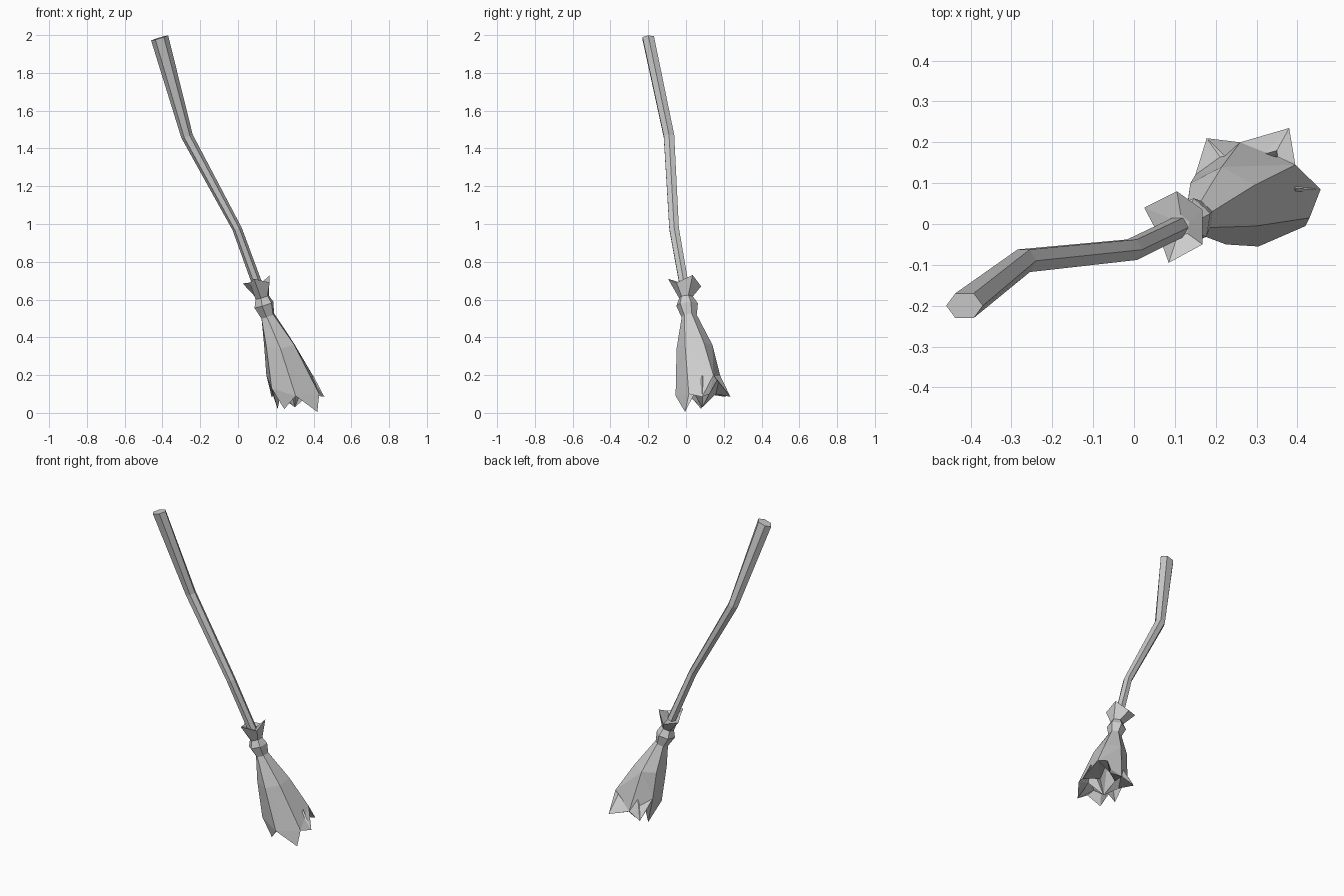
import bpy, bmesh, math
from mathutils import Vector

if "Cube" in bpy.data.objects:
    bpy.data.objects.remove(bpy.data.objects["Cube"])

def loft(name, rings):
    """Join successive rings (6 or 12 points); cap both ends."""
    bm = bmesh.new()
    loops = [[bm.verts.new(p) for p in r] for r in rings]
    for a, b in zip(loops, loops[1:]):
        n, m = len(a), len(b)
        for i in range(n):
            j = (i + 1) % n
            if m == n:
                bm.faces.new((a[i], a[j], b[j], b[i]))
            elif m == 2 * n:      # each side splits into a jagged tip
                bm.faces.new((a[i], a[j], b[(2 * i + 2) % m], b[2 * i + 1], b[2 * i]))
    for end in (loops[0], loops[-1]):
        if len(end) == 6:
            bm.faces.new(end)
        else:                     # fan to a short inner spike
            c = sum((v.co for v in end), Vector()) / len(end)
            tip = bm.verts.new((c.x, c.y, 0.03))
            for i in range(len(end)):
                bm.faces.new((end[i], end[(i + 1) % len(end)], tip))
    bmesh.ops.recalc_face_normals(bm, faces=bm.faces[:])
    # split the bent jagged faces cleanly
    bmesh.ops.triangulate(bm, faces=[f for f in bm.faces if len(f.verts) == 5])
    me = bpy.data.meshes.new(name)
    bm.to_mesh(me)
    bm.free()
    ob = bpy.data.objects.new(name, me)
    bpy.context.collection.objects.link(ob)
    return ob

def hexagon(c, rx, ry, start=0, tx=0.3, ty=0.08):
    """Six-sided ring, tilted to follow the leaning broom."""
    pts = []
    for i in range(6):
        a = math.radians(start - 60 * i)
        dx, dy = rx * math.cos(a), ry * math.sin(a)
        pts.append((c[0] + dx, c[1] + dy, c[2] + tx * dx + ty * dy))
    return pts

# Crooked handle
loft("handle", [
    hexagon((-0.415, -0.2, 1.985), 0.045, 0.035),
    hexagon((-0.27, -0.09, 1.465), 0.03, 0.032),
    hexagon((-0.005, -0.063, 0.975), 0.024, 0.029),
    hexagon((0.125, 0.0, 0.62), 0.026, 0.027)])

# Binding: flared rim of twig ends, waist and knot
flare = [(0.105, 0.08, 0.67), (0.168, 0.035, 0.73), (0.168, -0.05, 0.69),
         (0.085, -0.095, 0.71), (0.062, -0.03, 0.69), (0.025, 0.04, 0.685)]
loft("binding", [
    hexagon((0.11, -0.005, 0.67), 0.027, 0.028, 80),
    flare,
    hexagon((0.128, 0.0, 0.612), 0.037, 0.037, 80),
    hexagon((0.137, 0.006, 0.572), 0.053, 0.058, 80),
    hexagon((0.158, 0.017, 0.51), 0.036, 0.04, 80)])

# Brush: neck, belly, jagged hem alternating notch and tip, ragged inside
belly = [(0.215, 0.14, 0.36), (0.295, 0.095, 0.37), (0.298, -0.005, 0.36),
         (0.225, -0.05, 0.34), (0.15, -0.02, 0.35), (0.138, 0.1, 0.36)]
hem = [(0.26, 0.2, 0.12), (0.38, 0.235, 0.085), (0.395, 0.145, 0.2),
       (0.457, 0.085, 0.085), (0.43, 0.015, 0.1), (0.42, -0.005, 0.005),
       (0.305, -0.055, 0.09), (0.245, -0.01, 0.02), (0.178, -0.01, 0.13),
       (0.21, 0.08, 0.02), (0.15, 0.12, 0.2), (0.178, 0.21, 0.085)]
mid = Vector((0.3, 0.09, 0.0))
inner = []
for i, p in enumerate(hem):
    q = mid.lerp(Vector(p), 0.62)
    inner.append((q.x, q.y, 0.1 if i % 2 == 0 else 0.2))
loft("brush", [hexagon((0.158, 0.017, 0.515), 0.036, 0.04, 80), belly, hem, inner])
